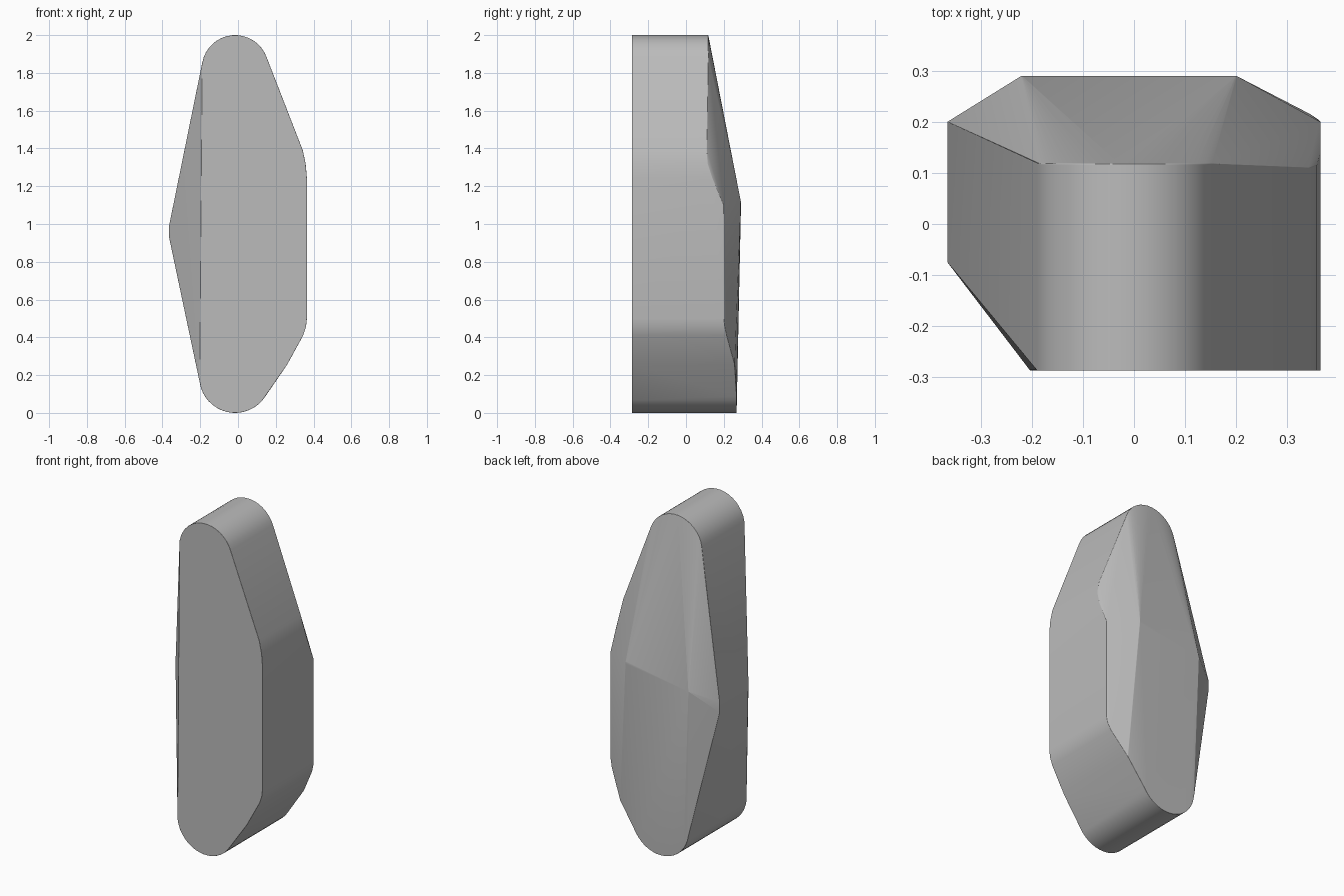
import bpy, bmesh
from math import sin, cos, radians

cube = bpy.data.objects.get("Cube")
if cube:
    bpy.data.objects.remove(cube, do_unlink=True)

# Stone colour
stone = bpy.data.materials.new("stone_grey")
stone.use_nodes = True
grey = (0.5, 0.5, 0.5, 1)
stone.diffuse_color = grey
stone.node_tree.nodes["Principled BSDF"].inputs["Base Color"].default_value = grey
FRONT = -0.287


def rounded_end(bm, z, radius, start, end, back, steps=16):
    """Rounded end cap, running from the front to the back depth."""
    for i in range(steps + 1):
        a = radians(start + (end - start) * i / steps)
        for y in (FRONT, back):
            bm.verts.new((-0.015 + radius * cos(a), y, z + radius * sin(a)))


bm = bmesh.new()
rounded_end(bm, 1.823, 0.177, 20, 170, 0.118)
rounded_end(bm, 0.19, 0.19, 188, 328, 0.268)

# Long right flank: x, z and back depth
for x, z, back in ((0.343, 1.39, 0.11), (0.358, 1.32, 0.115), (0.365, 1.24, 0.14),
                   (0.365, 0.5, 0.2), (0.36, 0.455, 0.205), (0.345, 0.41, 0.215),
                   (0.26, 0.255, 0.258)):
    bm.verts.new((x, FRONT, z))
    bm.verts.new((x, back, z))

# Right end of the back ridge, left corner edge, and the back ridge itself
for point in ((0.365, 0.2, 1.1),
              (-0.365, -0.075, 0.99), (-0.365, -0.07, 0.93),
              (-0.365, 0.2, 0.99), (-0.365, 0.2, 0.93),
              (0.2, 0.29, 1.12), (-0.22, 0.29, 1.05)):
    bm.verts.new(point)

# Skin the points and merge flat areas
hull = bmesh.ops.convex_hull(bm, input=bm.verts)
loose = {v for v in hull["geom_interior"] + hull["geom_unused"]
         if isinstance(v, bmesh.types.BMVert)}
bmesh.ops.delete(bm, geom=list(loose), context="VERTS")
bmesh.ops.dissolve_limit(bm, angle_limit=radians(2), verts=bm.verts, edges=bm.edges)
bmesh.ops.recalc_face_normals(bm, faces=bm.faces)

mesh = bpy.data.meshes.new("faceted_stone")
bm.to_mesh(mesh)
bm.free()
mesh.materials.append(stone)
body = bpy.data.objects.new("faceted_stone", mesh)
bpy.context.collection.objects.link(body)
bpy.context.view_layer.objects.active = body
body.select_set(True)

# Soft worn edges
bpy.ops.object.shade_smooth()
bevel = body.modifiers.new("worn_edges", "BEVEL")
bevel.width = 0.018
bevel.segments = 3
bevel.limit_method = "ANGLE"
bevel.angle_limit = radians(16)
bevel.harden_normals = True
